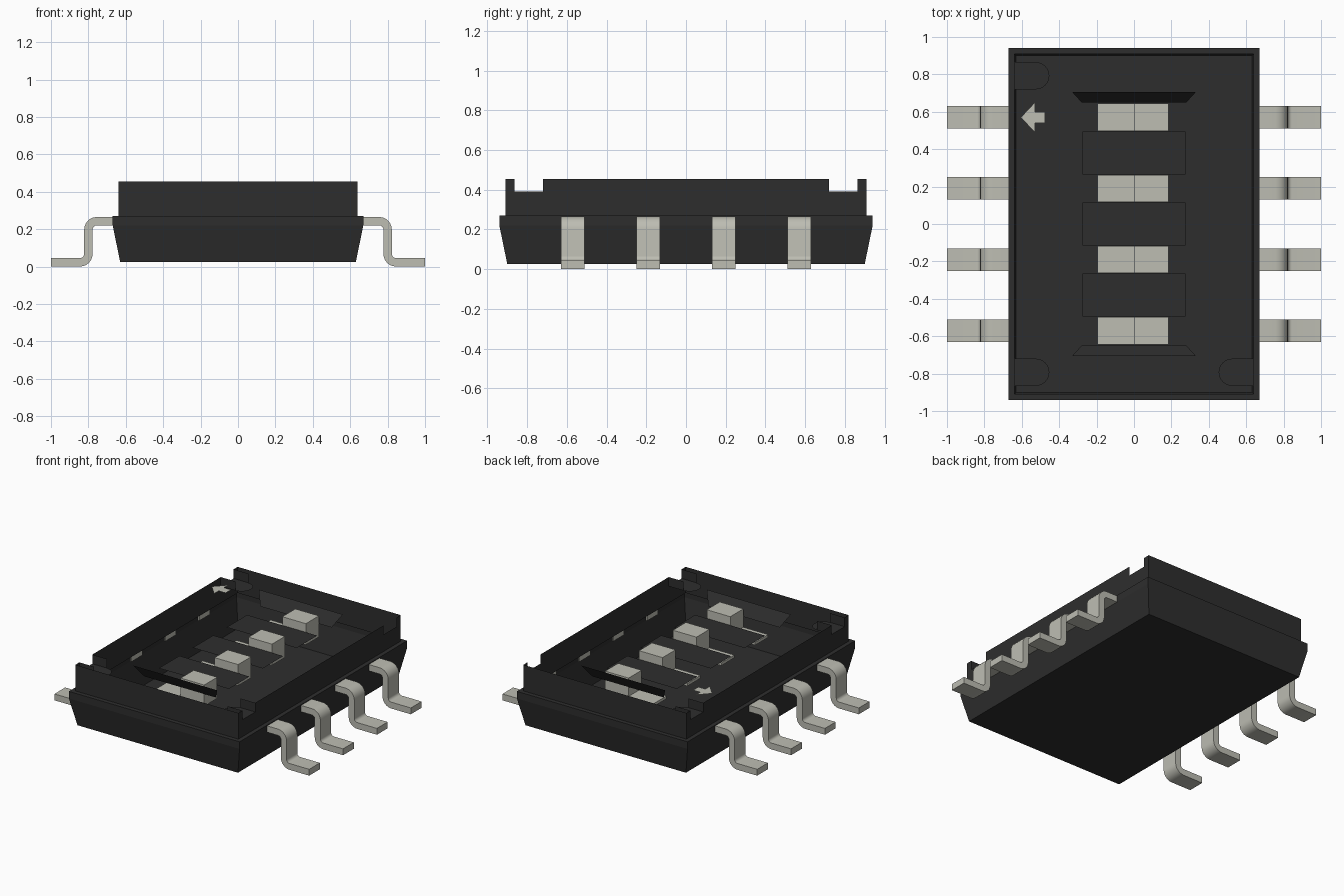
import bpy, bmesh, math
from mathutils import Vector

if "Cube" in bpy.data.objects:
    bpy.data.objects.remove(bpy.data.objects["Cube"], do_unlink=True)


def material(name, colour):
    m = bpy.data.materials.new(name)
    m.use_nodes = True
    m.diffuse_color = (*colour, 1)
    m.node_tree.nodes["Principled BSDF"].inputs["Base Color"].default_value = (*colour, 1)
    return m


BLACK = material("black plastic", (0.027, 0.027, 0.027))
METAL = material("pale metal", (0.51, 0.51, 0.45))


def build(name, faces, mat):
    """Make an object from a list of faces, each a list of points."""
    bm = bmesh.new()
    for f in faces:
        bm.faces.new([bm.verts.new(p) for p in f])
    bmesh.ops.remove_doubles(bm, verts=bm.verts, dist=0.0001)
    bmesh.ops.recalc_face_normals(bm, faces=bm.faces)
    mesh = bpy.data.meshes.new(name)
    bm.to_mesh(mesh)
    bm.free()
    mesh.materials.append(mat)
    ob = bpy.data.objects.new(name, mesh)
    bpy.context.collection.objects.link(ob)
    return ob


def prism(outline, y0, y1):
    """Faces of an x-z outline extruded along y."""
    a = [(x, y0, z) for x, z in outline]
    b = [(x, y1, z) for x, z in outline]
    n = len(a)
    sides = [[a[i], a[(i + 1) % n], b[(i + 1) % n], b[i]] for i in range(n)]
    return sides + [a, b[::-1]]


TOP, NOTCH = 0.455, 0.39
WX, WY = 0.64, 0.91
ROWS = [-0.57, -0.19, 0.19, 0.57]


# Housing: an open shell of stacked rectangular rings
def ring(x, y, z):
    return [(-x, -y, z), (x, -y, z), (x, y, z), (-x, y, z)]


rings = [ring(0.63, 0.90, 0.025), ring(0.67, 0.94, 0.22), ring(0.67, 0.94, 0.27),
         ring(WX, WY, 0.27), ring(WX, WY, NOTCH)]
shell = [rings[0][::-1]]
for lo, hi in zip(rings, rings[1:]):
    for i in range(4):
        j = (i + 1) % 4
        shell.append([lo[i], lo[j], hi[j], hi[i]])
build("housing", shell, BLACK)

# Rim: full end walls, side walls broken by corner notches
rim = []
for s in (-1, 1):
    rim.append([(-WX, s * WY, NOTCH), (WX, s * WY, NOTCH), (WX, s * WY, TOP), (-WX, s * WY, TOP)])
    for y0, y1 in ((-WY, -0.865), (-0.72, 0.72), (0.865, WY)):
        x = s * WX
        rim.append([(x, y0, NOTCH), (x, y1, NOTCH), (x, y1, TOP), (x, y0, TOP)])
build("rim", rim, BLACK)

# Round-ended notch floors with their straight side walls
half = 0.0725
for name, sx, sy in (("back_right", -1, 1), ("front_right", -1, -1), ("front_left", 1, -1)):
    cy, cx = sy * 0.7925, sx * 0.525
    floor = [(sx * WX, cy - half, NOTCH)]
    for i in range(13):
        a = -math.pi / 2 + math.pi * i / 12
        floor.append((cx - sx * half * math.cos(a), cy + half * math.sin(a), NOTCH))
    floor.append((sx * WX, cy + half, NOTCH))
    faces = [floor]
    for y in (cy - half, cy + half):
        faces.append([(sx * WX, y, NOTCH), (cx, y, NOTCH), (cx, y, TOP), (sx * WX, y, TOP)])
    build("notch_" + name, faces, BLACK)

# Sloped window ends and bridges between the sliders
SILL = 0.37
for name, s in (("front", -1), ("back", 1)):
    build("window_slope_" + name,
          [[(-0.33, s * 0.705, TOP), (0.33, s * 0.705, TOP),
            (0.28, s * 0.65, SILL), (-0.28, s * 0.65, SILL)]], BLACK)
for i, (a, b) in enumerate(zip(ROWS, ROWS[1:])):
    y0, y1 = a + 0.075, b - 0.075
    build(f"bridge_{i + 1}",
          [[(-0.275, y0, SILL), (0.275, y0, SILL), (0.275, y1, SILL), (-0.275, y1, SILL)]], BLACK)

# Stepped sliders, raised on the left half
step = [(-0.195, 0.28), (0.185, 0.28), (0.185, 0.43), (0, 0.43), (0, 0.30), (-0.195, 0.30)]
for i, y in enumerate(ROWS):
    build(f"slider_{i + 1}", prism(step, y - 0.073, y + 0.073), METAL)


# Gull-wing pins: a filleted centreline thickened to a strip
def pin_outline(t=0.0225, r=0.045, steps=6):
    hi, lo, x = 0.2425, t, 0.80
    line = [(Vector((0.66, hi)), Vector((0, 1)))]
    for i in range(steps + 1):
        a = math.pi / 2 * (1 - i / steps)
        n = Vector((math.cos(a), math.sin(a)))
        line.append((Vector((x - r, hi - r)) + r * n, n))
    for i in range(steps + 1):
        a = math.pi + math.pi / 2 * i / steps
        n = Vector((math.cos(a), math.sin(a)))
        line.append((Vector((x + r, lo + r)) + r * n, -n))
    line.append((Vector((1.0, lo)), Vector((0, 1))))
    return [p + n * t for p, n in line] + [p - n * t for p, n in reversed(line)]


outline = pin_outline()
for side, s in (("left", 1), ("right", -1)):
    for i, y in enumerate(ROWS):
        pin = build(f"pin_{side}_{i + 1}",
                    prism([(s * p.x, p.y) for p in outline], y - 0.06, y + 0.06), METAL)
        bpy.ops.object.select_all(action="DESELECT")
        pin.select_set(True)
        bpy.context.view_layer.objects.active = pin
        bpy.ops.object.shade_smooth_by_angle(angle=math.radians(35))

# Flat arrow marker
upper = [(-0.53, 0.08), (-0.53, 0.03), (-0.475, 0.03)]
arrow = [(-0.605, 0)] + upper + [(x, -y) for x, y in reversed(upper)]
build("arrow_marker", [[(x, y + 0.57, TOP) for x, y in arrow[::-1]]], METAL)
